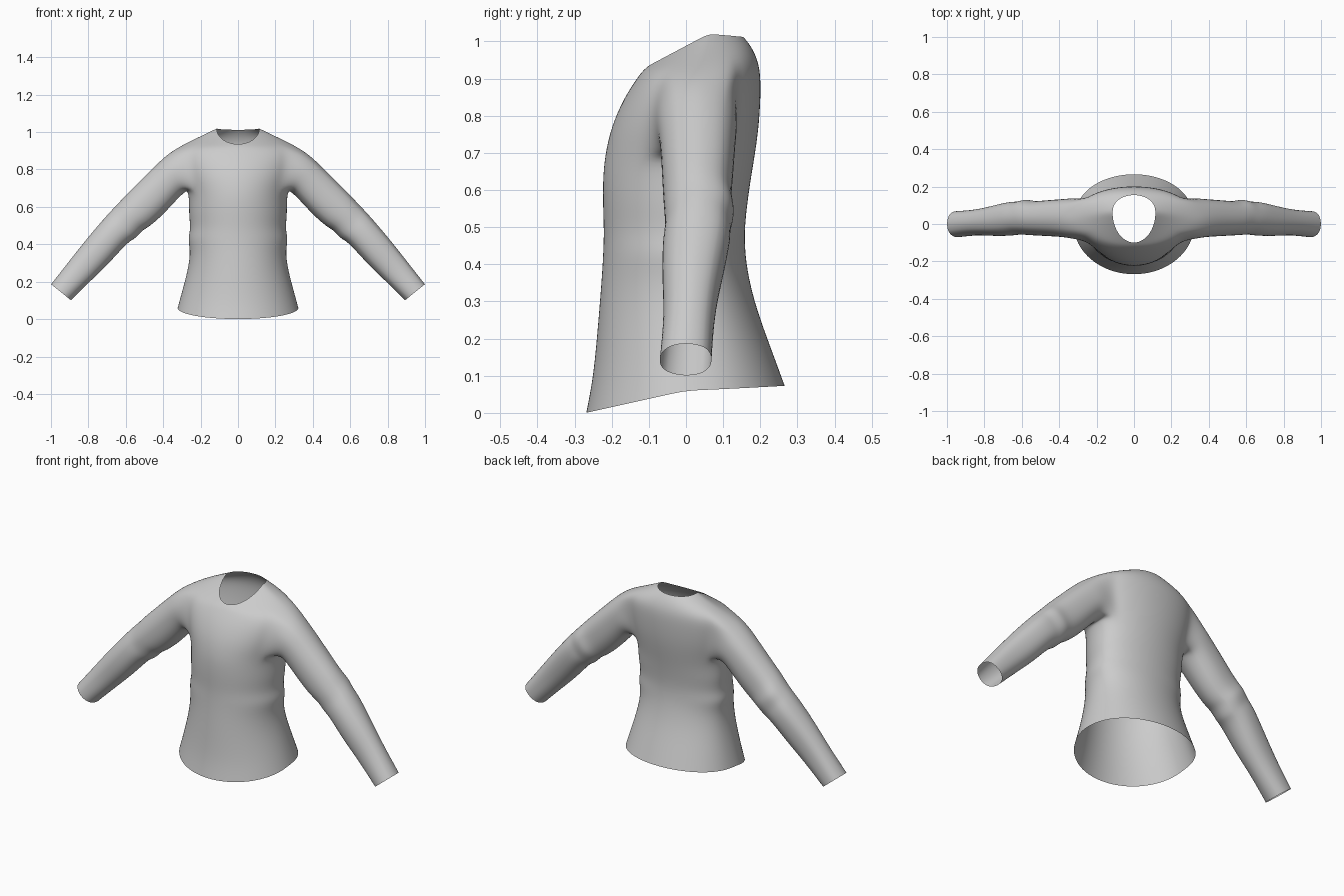
import bpy, bmesh, math

old = bpy.data.objects.get("Cube")
if old:
    bpy.data.objects.remove(old)

SEGMENTS = 32
SIDE, SPREAD = 8, 3       # column at the side, half width of the armhole
LOW, HIGH = 8, 11         # rows at armpit and shoulder

# Torso rows: half width, side y, side z, front y, front z, back y, back z
ROWS = [
    (.325, 0, .06, -.27, 0, .267, .073),
    (.30, 0, .15, -.25, .10, .235, .16),
    (.265, 0, .28, -.237, .25, .19, .28),
    (.256, 0, .37, -.228, .36, .168, .37),
    (.27, .01, .43, -.224, .43, .16, .43),
    (.254, .01, .48, -.222, .49, .158, .49),
    (.264, .02, .56, -.225, .56, .165, .56),
    (.262, .02, .63, -.225, .63, .175, .63),
    (.27, .03, .69, -.22, .69, .187, .70),
    (.295, .03, .76, -.203, .77, .198, .78),
    (.315, .03, .85, -.167, .85, .203, .88),
    (.31, .04, .925, -.13, .905, .198, .94),
    (.21, .05, .972, -.115, .923, .178, .985),
    (.115, .06, 1.02, -.10, .935, .155, 1.012),
]

# Sleeve rings: top x, top z, bottom x, bottom z, front y, back y
SLEEVE = [
    (.375, .885, .285, .675, -.085, .148),
    (.445, .82, .315, .65, -.075, .142),
    (.545, .72, .40, .555, -.07, .135),
    (.605, .66, .475, .49, -.066, .128),
    (.645, .615, .51, .475, -.064, .142),
    (.68, .58, .55, .425, -.06, .125),
    (.72, .535, .585, .415, -.068, .13),
    (.81, .43, .68, .305, -.07, .105),
    (.90, .315, .775, .215, -.062, .082),
    (1.0, .187, .892, .10, -.075, .075),
]


def torso_point(row, j):
    half, sy, sz, fy, fz, by, bz = row
    a = 2 * math.pi * j / SEGMENTS
    c = math.cos(a)
    ty, tz, power = (fy, fz, 1) if c > 0 else (by, bz, .85)
    t = abs(c)
    if t < 1e-6:
        t = 0
    return half * math.sin(a), sy + (ty - sy) * t ** power, sz + (tz - sz) * t


def armhole_loop():
    a, b = SIDE - SPREAD, SIDE + SPREAD
    return ([(LOW, j) for j in range(a, b)] + [(r, b) for r in range(LOW, HIGH)]
            + [(HIGH, j) for j in range(b, a, -1)] + [(r, a) for r in range(HIGH, LOW, -1)])


def add_sleeve(bm, grid, side):
    loop = armhole_loop()
    prev = [grid[r][j if side > 0 else SEGMENTS - j] for r, j in loop]
    n = len(prev)
    cy = sum(v.co.y for v in prev) / n
    cz = sum(v.co.z for v in prev) / n
    angles = [math.atan2((v.co.z - cz) / .12, (v.co.y - cy) / .11) for v in prev]
    for tx, tz, bx, bz, fy, by in SLEEVE:
        ring = []
        for a in angles:
            u, s = math.cos(a) / 2, math.sin(a) / 2
            ring.append(bm.verts.new((side * ((tx + bx) / 2 + (tx - bx) * s),
                                      (fy + by) / 2 + (by - fy) * u,
                                      (tz + bz) / 2 + (tz - bz) * s)))
        for k in range(n):
            m = (k + 1) % n
            quad = [prev[k], prev[m], ring[m], ring[k]]
            bm.faces.new(quad if side > 0 else quad[::-1])
        prev = ring


bm = bmesh.new()

# Torso shell, leaving out the armholes
grid = [[bm.verts.new(torso_point(row, j)) for j in range(SEGMENTS)] for row in ROWS]
hole = set(range(SIDE - SPREAD, SIDE + SPREAD))
hole |= {SEGMENTS - 1 - j for j in hole}
for r in range(len(ROWS) - 1):
    for j in range(SEGMENTS):
        if LOW <= r < HIGH and j in hole:
            continue
        k = (j + 1) % SEGMENTS
        bm.faces.new((grid[r][j], grid[r][k], grid[r + 1][k], grid[r + 1][j]))

# Sleeves grow out of the armholes
for side in (1, -1):
    add_sleeve(bm, grid, side)
bmesh.ops.delete(bm, geom=[v for v in bm.verts if not v.link_faces], context='VERTS')

mesh = bpy.data.meshes.new("long_sleeve_shirt")
bm.to_mesh(mesh)
bm.free()
for p in mesh.polygons:
    p.use_smooth = True
shirt = bpy.data.objects.new("long_sleeve_shirt", mesh)
bpy.context.collection.objects.link(shirt)
sub = shirt.modifiers.new("smooth_cloth", 'SUBSURF')
sub.levels = sub.render_levels = 2

# Plain grey cloth
cloth = bpy.data.materials.new("grey_cloth")
cloth.use_nodes = True
colour = (.6, .6, .6, 1)
cloth.diffuse_color = colour
cloth.node_tree.nodes["Principled BSDF"].inputs["Base Color"].default_value = colour
mesh.materials.append(cloth)
